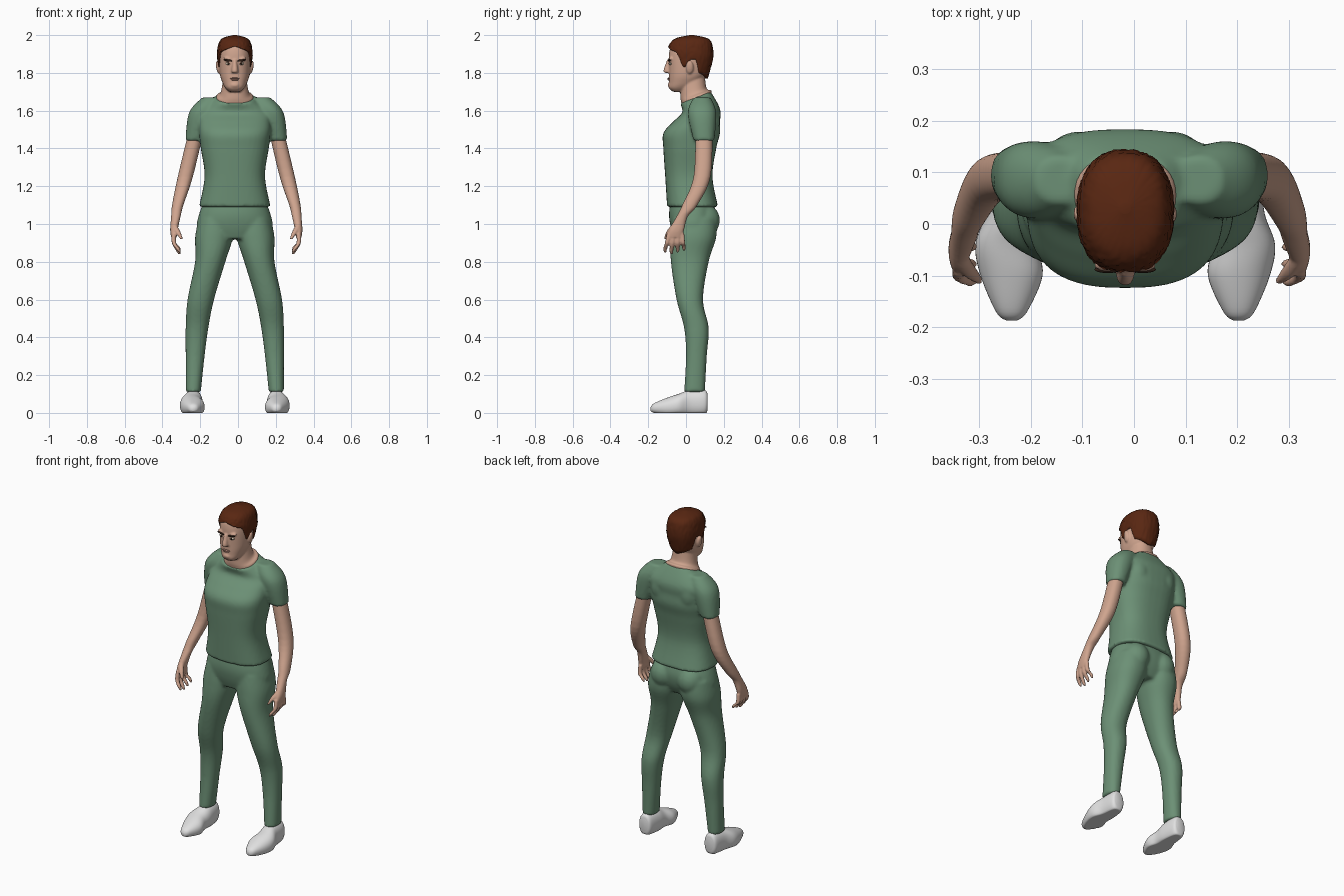
import bpy, bmesh, math, random
from mathutils import Matrix, Vector

random.seed(4)
BODY_MIDDLE = -0.017
ARMS_MIDDLE = -0.009
SIDES = {"left": 1, "right": -1}

if "Cube" in bpy.data.objects:
    bpy.data.objects.remove(bpy.data.objects["Cube"], do_unlink=True)


def material(name, red, green, blue):
    mat = bpy.data.materials.new(name)
    mat.use_nodes = True
    mat.diffuse_color = (red, green, blue, 1)
    shader = mat.node_tree.nodes["Principled BSDF"]
    shader.inputs["Base Color"].default_value = mat.diffuse_color
    shader.inputs["Roughness"].default_value = 0.8
    return mat


GREEN = material("soft green cloth", 0.15, 0.28, 0.18)
SKIN = material("skin", 0.62, 0.37, 0.27)
BROWN = material("red brown hair", 0.1, 0.02, 0.006)
DARK = material("dark brow", 0.03, 0.014, 0.008)
EYE = material("eye white", 0.6, 0.52, 0.4)
LIPS = material("lips", 0.42, 0.22, 0.17)
GREY = material("light grey shoe", 0.75, 0.75, 0.75)


def ring(z, front, back, half, x=0, tilt=0):
    """Cross-section at height z: centre, half width, half depth, slope."""
    return x, (front + back) / 2, z, half, (back - front) / 2, tilt


def dot(x, y, z, radius):
    """Small round cross-section."""
    return ring(z, y - radius, y + radius, radius, x)


def spline(rows, steps):
    """Smooth in-between rows through the given ones."""
    padded = [rows[0], *rows, rows[-1]]
    out = []
    for before, start, end, after in zip(padded, padded[1:], padded[2:], padded[3:]):
        for k in range(steps):
            t = k / steps
            out.append([q + t * ((r - p) / 2 + t * (p - 2.5 * q + 2 * r - s / 2
                        + t * (1.5 * (q - r) + (s - p) / 2)))
                        for p, q, r, s in zip(before, start, end, after)])
    return out + [rows[-1]]


def superellipse(angle, power):
    c, s = math.cos(angle), math.sin(angle)
    return (math.copysign(abs(c) ** (2 / power), c),
            math.copysign(abs(s) ** (2 / power), s))


def skin_rings(bm, rings):
    """Bridge neighbouring vertex rings and close both ends."""
    for low, high in zip(rings, rings[1:]):
        for i in range(len(low)):
            bm.faces.new((low[i - 1], low[i], high[i], high[i - 1]))
    bm.faces.new(rings[0])
    bm.faces.new(rings[-1])


def loft(bm, rows, middle=BODY_MIDDLE, side=1, power=2.2, count=40):
    rings = []
    for x, y, z, half, depth, tilt in spline(rows, 6):
        loop = []
        for i in range(count):
            across, along = superellipse(math.tau * i / count, power)
            loop.append(bm.verts.new((middle + side * (x + half * across),
                                      y + depth * along, z + tilt * depth * along)))
        rings.append(loop)
    skin_rings(bm, rings)


def blob(bm, x, y, z, size, turn=0):
    place = (Matrix.Translation(Vector((BODY_MIDDLE + x, y, z)))
             @ Matrix.Rotation(turn, 4, 'Y') @ Matrix.Diagonal((*size, 1)))
    bmesh.ops.create_uvsphere(bm, u_segments=20, v_segments=12, radius=1, matrix=place)


def finish(name, bm, mat, voxel=0):
    """Make the object; a voxel size fuses its overlapping pieces."""
    bmesh.ops.recalc_face_normals(bm, faces=bm.faces)
    for face in bm.faces:
        face.smooth = True
    mesh = bpy.data.meshes.new(name)
    bm.to_mesh(mesh)
    bm.free()
    mesh.materials.append(mat)
    obj = bpy.data.objects.new(name, mesh)
    bpy.context.collection.objects.link(obj)
    if voxel:
        fuse = obj.modifiers.new("fuse", 'REMESH')
        fuse.mode = 'VOXEL'
        fuse.voxel_size = voxel
        fuse.use_smooth_shade = True
        relax = obj.modifiers.new("relax", 'SMOOTH')
        relax.factor = 0.5
        relax.iterations = 4


# Shirt: torso, short sleeves and shoulder blades
bm = bmesh.new()
loft(bm, [ring(z=1.09, front=-.1, back=.17, half=.19), ring(z=1.25, front=-.11, back=.14, half=.16),
          ring(z=1.4, front=-.12, back=.16, half=.18), ring(z=1.48, front=-.12, back=.18, half=.19),
          ring(z=1.54, front=-.07, back=.18, half=.19),
          ring(z=1.6, front=-.02, back=.18, half=.18, tilt=.1),
          ring(z=1.67, front=-.03, back=.13, half=.1, tilt=.4)], power=2.6)
for side in SIDES.values():
    loft(bm, [ring(x=.13, z=1.67, front=.04, back=.13, half=.05),
              ring(x=.18, z=1.59, front=.01, back=.16, half=.07),
              ring(x=.22, z=1.44, front=.04, back=.15, half=.05)], ARMS_MIDDLE, side)
    blob(bm, side * .09, .11, 1.55, (.07, .07, .1))
finish("shirt", bm, GREEN, voxel=.009)

# Trousers: hips, seat and legs
bm = bmesh.new()
loft(bm, [ring(z=1.13, front=-.08, back=.14, half=.16), ring(z=1.05, front=-.09, back=.16, half=.19),
          ring(z=.98, front=-.08, back=.15, half=.2), ring(z=.92, front=-.06, back=.12, half=.16)])
for side in SIDES.values():
    blob(bm, side * .09, .09, 1.02, (.08, .09, .09))
    loft(bm, [ring(x=.1, z=1.03, front=-.07, back=.16, half=.09),
              ring(x=.11, z=.93, front=-.08, back=.16, half=.1),
              ring(x=.13, z=.8, front=-.08, back=.12, half=.08),
              ring(x=.18, z=.6, front=-.05, back=.09, half=.07),
              ring(x=.2, z=.45, front=-.01, back=.12, half=.06),
              ring(x=.21, z=.3, front=0, back=.11, half=.05),
              ring(x=.22, z=.11, front=-.01, back=.1, half=.04)], side=side)
finish("trousers", bm, GREEN, voxel=.009)

for word, side in SIDES.items():
    # Arm with palm, splayed fingers and thumb
    bm = bmesh.new()
    loft(bm, [ring(x=.21, z=1.5, front=.05, back=.14, half=.04),
              ring(x=.27, z=1.25, front=.04, back=.13, half=.04),
              ring(x=.31, z=1.1, front=-.02, back=.06, half=.03),
              ring(x=.32, z=1.04, front=-.05, back=.01, half=.025),
              ring(x=.33, z=.97, front=-.09, back=-.01, half=.02),
              ring(x=.33, z=.93, front=-.1, back=-.02, half=.015)], ARMS_MIDDLE, side)
    for finger in range(4):
        root = -.09 + .023 * finger
        spread = -.02 + .01 * finger
        tip = .84 + .01 * abs(finger - 1)
        loft(bm, [dot(.33, root, .95, .012), dot(.33, root + spread / 2, .9, .012),
                  dot(.31, root + spread, tip + .02, .011),
                  dot(.3, root + spread, tip, .007)], ARMS_MIDDLE, side, count=12)
    loft(bm, [dot(.33, -.06, 1, .013), dot(.31, -.09, .96, .014),
              dot(.29, -.11, .92, .008)], ARMS_MIDDLE, side, count=12)
    finish(word + "_arm", bm, SKIN, voxel=.005)

    # Slip-on shoe: lofted upright from toe to heel, then laid on a flat sole
    bm = bmesh.new()
    loft(bm, [ring(x=.22, z=-.187, front=.01, back=.03, half=.01),
              ring(x=.22, z=-.17, front=0, back=.05, half=.03),
              ring(x=.22, z=-.1, front=-.02, back=.08, half=.06),
              ring(x=.23, z=-.04, front=-.02, back=.1, half=.06),
              ring(x=.22, z=.02, front=-.02, back=.12, half=.05),
              ring(x=.22, z=.1, front=-.01, back=.12, half=.04),
              ring(x=.22, z=.115, front=.03, back=.09, half=.02)], side=side)
    for v in bm.verts:
        v.co.yz = v.co.z, max(v.co.y, 0)
    finish(word + "_shoe", bm, GREY)

# Head, neck, nose, chin, ears and brow ridge
bm = bmesh.new()
loft(bm, [ring(z=1.7, front=-.07, back=0, half=.03), ring(z=1.72, front=-.09, back=.03, half=.05),
          ring(z=1.75, front=-.09, back=.07, half=.066), ring(z=1.8, front=-.09, back=.11, half=.08),
          ring(z=1.9, front=-.09, back=.13, half=.083), ring(z=1.95, front=-.07, back=.12, half=.07),
          ring(z=1.985, front=-.01, back=.06, half=.03)], power=2.3)
loft(bm, [ring(z=1.645, front=-.02, back=.13, half=.095, tilt=.4),
          ring(z=1.675, front=-.025, back=.135, half=.098, tilt=.4),
          ring(z=1.695, front=-.03, back=.11, half=.075, tilt=.3),
          ring(z=1.78, front=-.03, back=.1, half=.06)])
loft(bm, [ring(z=1.87, front=-.1, back=-.07, half=.01), ring(z=1.81, front=-.12, back=-.07, half=.018),
          ring(z=1.8, front=-.105, back=-.07, half=.014)], count=16)
blob(bm, 0, -.085, 1.735, (.024, .012, .014))
for side in SIDES.values():
    blob(bm, side * .088, .02, 1.83, (.011, .02, .036), side * .15)
    blob(bm, side * .034, -.08, 1.872, (.028, .012, .01), side * -.15)
finish("head", bm, SKIN, voxel=.005)

# Eyes, slanted brows and mouth
for word, side in SIDES.items():
    for part, mat, y, z, size in (("eye", EYE, -.081, 1.848, (.016, .009, .007)),
                                  ("pupil", DARK, -.088, 1.849, (.006, .004, .006)),
                                  ("brow", DARK, -.088, 1.866, (.026, .007, .006))):
        bm = bmesh.new()
        blob(bm, side * .034, y, z, size, side * -.15)
        finish(word + "_" + part, bm, mat)
bm = bmesh.new()
blob(bm, 0, -.09, 1.771, (.025, .008, .004))
blob(bm, 0, -.09, 1.764, (.02, .008, .005))
finish("mouth", bm, LIPS)


def between(table, key, at):
    """Row of the table where its key column reaches the given value."""
    for low, high in zip(table, table[1:]):
        if at <= high[key]:
            t = max(0, (at - low[key]) / (high[key] - low[key]))
            return [p + t * (q - p) for p, q in zip(low, high)]
    return table[-1]


# Hair: a tufted cap whose edge runs from brow, sideburn and ear to the nape
HAIRLINE = [(0, 1.94), (55, 1.91), (73, 1.83), (82, 1.83), (88, 1.87),
            (102, 1.87), (115, 1.8), (180, 1.77)]
CAP = spline([ring(z=1.76, front=-.08, back=.11, half=.07), ring(z=1.86, front=-.09, back=.14, half=.091),
              ring(z=1.93, front=-.095, back=.142, half=.091),
              ring(z=1.98, front=-.06, back=.12, half=.07),
              ring(z=2, front=.02, back=.04, half=.01)], 8)
COLUMNS, LAYERS = 96, 22
bm = bmesh.new()
rings = [[] for layer in range(LAYERS)]
for i in range(COLUMNS):
    angle = math.tau * i / COLUMNS
    edge = between(HAIRLINE, 0, math.degrees(min(angle, math.tau - angle)))[1]
    ahead, across = superellipse(angle, 2.3)
    for layer, loop in enumerate(rings):
        rise = max(layer - 1, 0) / (LAYERS - 2)
        z = edge + (2 - edge) * math.sin(rise * math.pi / 2)
        x, y, level, half, depth, tilt = between(CAP, 2, z)
        # the first layer tucks the edge under
        grow = random.uniform(.98, 1.02) if layer else .86
        loop.append(bm.verts.new((BODY_MIDDLE + grow * half * across,
                                  y - grow * depth * ahead, z)))
skin_rings(bm, rings)
finish("hair", bm, BROWN)
